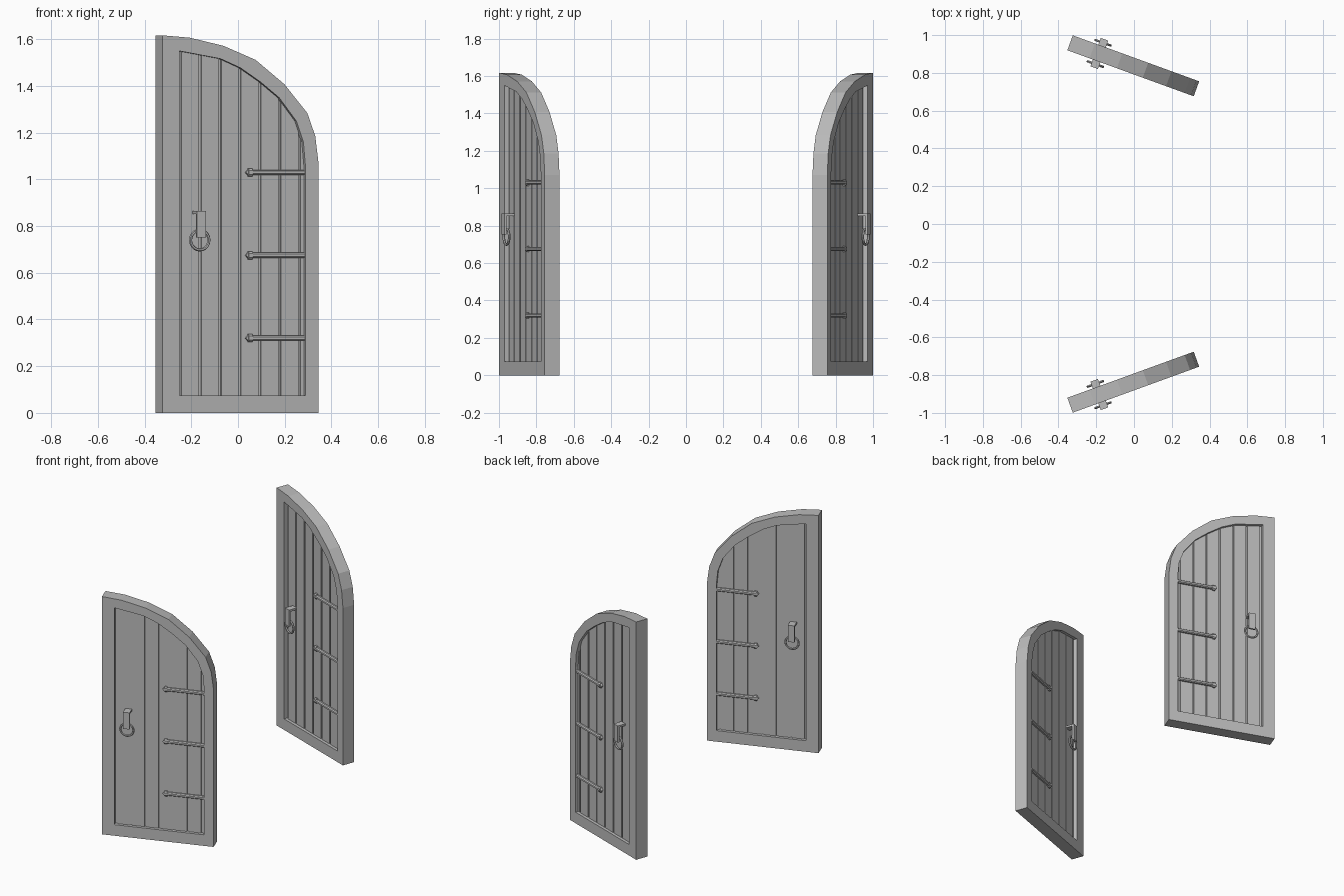
import bpy, bmesh, math
from mathutils import Matrix, Vector

cube = bpy.data.objects.get("Cube")
if cube:
    bpy.data.objects.remove(cube, do_unlink=True)

GREY = (0.5, 0.5, 0.5, 1)
grey = bpy.data.materials.new("plain grey")
grey.use_nodes = True
grey.diffuse_color = GREY
grey.node_tree.nodes["Principled BSDF"].inputs["Base Color"].default_value = GREY

HALF, PANEL, BACKING = 0.042, 0.022, 0.014   # half depths of frame, planks, backing
SWING = Matrix.Translation((-0.004, -0.8375, 0)) @ Matrix.Rotation(math.radians(20), 4, 'Z')
DOORS = {"front": SWING, "back": Matrix.Scale(-1, 4, (0, 1, 0)) @ SWING}

# Quarter arches, running from the meeting edge down to the hinge edge
OUTER = [(-0.356, 1.617), (-0.231, 1.607), (-0.077, 1.572), (0.069, 1.512),
         (0.2, 1.408), (0.305, 1.284), (0.341, 1.186), (0.356, 1.07)]
INNER = [(-0.277, 1.55), (-0.091, 1.517), (0, 1.478), (0.091, 1.418),
         (0.177, 1.35), (0.255, 1.25), (0.287, 1.16), (0.296, 1.062)]
SILL = 0.075


def arch_height(x):
    for (x0, z0), (x1, z1) in zip(INNER, INNER[1:]):
        if x <= x1:
            return z0 + (z1 - z0) * (x - x0) / (x1 - x0)
    return INNER[-1][1]


def closed(arch, bottom):
    return [(arch[0][0], bottom)] + arch + [(arch[-1][0], bottom)]


def prism(bm, outline, y0, y1):
    """Extrude an x-z outline between two depths."""
    a, b = ([bm.verts.new((x, y, z)) for x, z in outline] for y in (y0, y1))
    n = len(outline)
    bm.faces.new(a)
    bm.faces.new(b[::-1])
    for i in range(n):
        j = (i + 1) % n
        bm.faces.new((a[i], b[i], b[j], a[j]))


def box(bm, x0, x1, y0, y1, z0, z1):
    prism(bm, [(x0, z0), (x0, z1), (x1, z1), (x1, z0)], y0, y1)


def build_frame(bm):
    loops = [[bm.verts.new((x, y, z)) for x, z in closed(arch, low)]
             for arch, low, y in ((OUTER, 0, -HALF), (OUTER, 0, HALF),
                                  (INNER, SILL, HALF), (INNER, SILL, -HALF))]
    n = len(loops[0])
    for k in range(4):
        a, b = loops[k], loops[(k + 1) % 4]
        for i in range(n):
            j = (i + 1) % n
            bm.faces.new((a[i], a[j], b[j], b[i]))


def build_planks(bm):
    prism(bm, closed(INNER, SILL), -BACKING, BACKING)
    left, right, pitch, gap = INNER[0][0], INNER[-1][0], 0.0905, 0.005
    seams = [-0.266 + pitch * i for i in range(7)] + [right + gap]
    for s, t in zip(seams, seams[1:]):
        x0, x1 = s + gap, t - gap
        top = [(x0, arch_height(x0))]
        top += [p for p in INNER if x0 < p[0] < x1]
        top.append((x1, arch_height(x1)))
        prism(bm, closed(top, SILL), -PANEL, PANEL)


def build_straps(bm, side):
    # Chamfered bars with a spear tip
    for z in (0.32, 0.675, 1.03):
        for x0, x1, r in ((0.055, 0.296, 0.011), (0.04, 0.058, 0.017)):
            rings = []
            for x in (x0, x1):
                rings.append([bm.verts.new((x, side * y, z + dz)) for y, dz in (
                    (PANEL, -r), (0.032, -r), (0.039, -r / 2),
                    (0.039, r / 2), (0.032, r), (PANEL, r))])
            a, b = rings
            bm.faces.new(a)
            bm.faces.new(b[::-1])
            for i in range(6):
                j = (i + 1) % 6
                bm.faces.new((a[i], b[i], b[j], a[j]))
        prism(bm, [(0.028, z), (0.041, z + 0.014), (0.041, z - 0.014)],
              side * PANEL, side * 0.036)


def build_bracket(bm, side):
    x0, x1 = -0.212, -0.17
    # Top arm and hanging front plate
    box(bm, x0, x1, side * PANEL, side * 0.08, 0.852, 0.865)
    box(bm, x0, x1, side * 0.068, side * 0.08, 0.752, 0.853)


def build_ring(bm, side):
    steps, sides, R, r = 20, 6, 0.042, 0.007
    centre = Vector((-0.192, side * 0.06, 0.74))
    rings = []
    for i in range(steps):
        a = math.tau * i / steps
        ring = []
        for k in range(sides):
            t = math.tau * k / sides
            d = R + r * math.cos(t)
            ring.append(bm.verts.new(centre + Vector(
                (d * math.cos(a), r * math.sin(t), d * math.sin(a)))))
        rings.append(ring)
    for i in range(steps):
        a, b = rings[i], rings[(i + 1) % steps]
        for k in range(sides):
            m = (k + 1) % sides
            bm.faces.new((a[k], b[k], b[m], a[m]))


def make(name, matrix, build, *args):
    bm = bmesh.new()
    build(bm, *args)
    bm.transform(matrix)
    bmesh.ops.recalc_face_normals(bm, faces=bm.faces)
    mesh = bpy.data.meshes.new(name)
    bm.to_mesh(mesh)
    bm.free()
    mesh.materials.append(grey)
    bpy.context.collection.objects.link(bpy.data.objects.new(name, mesh))


for door, matrix in DOORS.items():
    make(f"{door}_door_frame", matrix, build_frame)
    make(f"{door}_door_planks", matrix, build_planks)
    # Hardware on both faces
    for face, side in (("outer", -1), ("inner", 1)):
        make(f"{door}_door_{face}_hinge_straps", matrix, build_straps, side)
        make(f"{door}_door_{face}_handle_bracket", matrix, build_bracket, side)
        make(f"{door}_door_{face}_handle_ring", matrix, build_ring, side)
